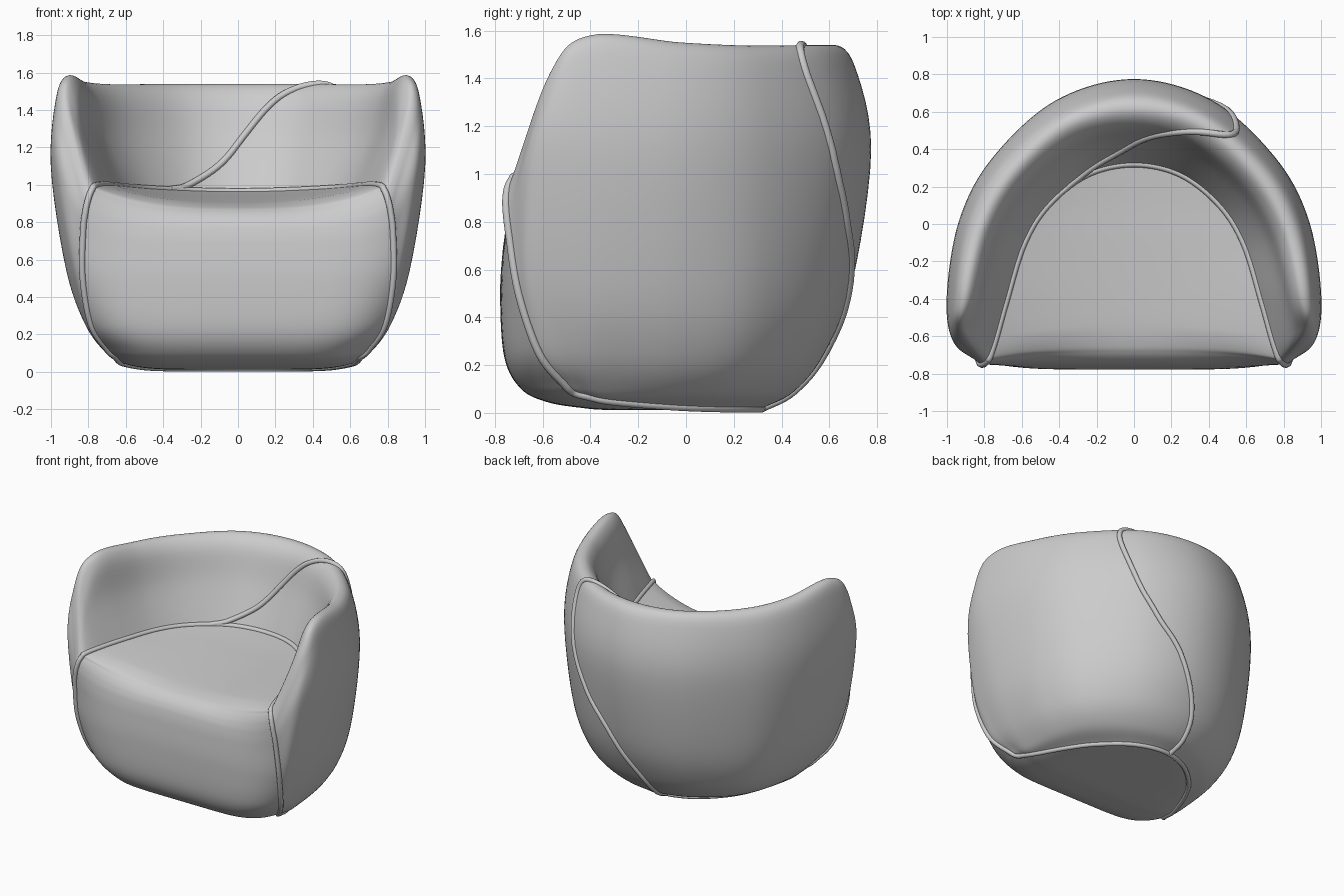
import bpy, bmesh
from mathutils import Vector as V

if "Cube" in bpy.data.objects:
    bpy.data.objects.remove(bpy.data.objects["Cube"])


def spline(pts, n, before=None, after=None):
    """Smooth curve through all points, n steps per span."""
    p = [V(q) for q in pts]
    p = [V(before) if before else 2 * p[0] - p[1]] + p
    p.append(V(after) if after else 2 * p[-1] - p[-2])
    out = []
    for a, b, c, d in zip(p, p[1:], p[2:], p[3:]):
        for k in range(n):
            t = k / n
            out.append(0.5 * (2 * b + (c - a) * t + (2 * a - 5 * b + 4 * c - d) * t * t
                              + (3 * b - a - 3 * c + d) * t ** 3))
    return out + [p[-2]]


def grid_object(name, grid):
    bm = bmesh.new()
    vs = [[bm.verts.new(p) for p in row] for row in grid]
    for r, s in zip(vs, vs[1:]):
        for j in range(len(r) - 1):
            bm.faces.new((r[j], s[j], s[j + 1], r[j + 1])).smooth = True
    bmesh.ops.remove_doubles(bm, verts=bm.verts, dist=0.0005)
    me = bpy.data.meshes.new(name)
    bm.to_mesh(me)
    bm.free()
    ob = bpy.data.objects.new(name, me)
    bpy.context.collection.objects.link(ob)


def piping(name, pts, radius, closed):
    cu = bpy.data.curves.new(name, 'CURVE')
    cu.dimensions = '3D'
    cu.bevel_depth = radius
    cu.bevel_resolution = 3
    cu.use_fill_caps = True
    sp = cu.splines.new('POLY')
    sp.points.add(len(pts) - 1)
    for q, p in zip(sp.points, pts):
        q.co = (*p, 1)
    sp.use_cyclic_u = closed
    sp.use_smooth = True
    bpy.context.collection.objects.link(bpy.data.objects.new(name, cu))


def flip(p):
    return V((-p[0], p[1], p[2]))


# Cross-sections of the wraparound shell, back centre to arm: outer plan point,
# crest, inner wall, seat seam, outer scale at each level, bottom height
levels = (1.45, 1.1, .55, .25, .09)
stations = [
    ((0, .775), (0, .62, 1.54), (0, .44, 1.25), (0, .32, .965),
     (.93, 1, .92, .80, .67, .53), .018),
    ((.42, .66), (.36, .535, 1.54), (.275, .385, 1.25), (.25, .265, .97),
     (.932, 1, .93, .82, .68, .53), .018),
    ((.76, .35), (.66, .27, 1.537), (.535, .185, 1.25), (.46, .10, .98),
     (.945, 1, .945, .85, .71, .54), .02),
    ((.935, .02), (.825, -.02, 1.55), (.70, -.075, 1.25), (.59, -.11, .99),
     (.955, 1, .93, .83, .70, .56), .028),
    ((1, -.38), (.91, -.40, 1.58), (.795, -.42, 1.28), (.685, -.42, 1.0),
     (.965, 1, .92, .815, .695, .62), .048),
]
sections = []
for outer, crest, wall, seam, scales, base in stations:
    crest, wall = V(crest), V(wall)
    lip = wall.lerp(crest, .45)
    lip.z = crest.z - .07
    rows = [V(seam), wall, lip, crest]
    for z, f in zip(levels + (base,), scales):
        rows.append(V((outer[0] * f, -.2 + (outer[1] + .2) * f, z)))
    rows[4].z = crest.z - .09
    sections.append(rows)

# Arm front, then the front seam where shell meets seat
sections.append([V(p) for p in (
    (.738, -.61, 1.0), (.815, -.60, 1.19), (.868, -.58, 1.34), (.917, -.57, 1.42), (.955, -.585, 1.34),
    (.965, -.63, 1.08), (.89, -.63, .58), (.80, -.54, .25), (.70, -.45, .11), (.645, -.41, .068))])
sections.append([V(p) for p in (
    (.77, -.71, .992), (.78, -.728, .975), (.792, -.742, .95), (.803, -.75, .915), (.815, -.752, .86),
    (.828, -.74, .75), (.83, -.70, .50), (.785, -.615, .25), (.70, -.51, .12), (.66, -.47, .085))])

# Shell
full = [[flip(p) for p in s] for s in sections[:0:-1]] + sections
N, M = 10, 6
rows = [spline([s[r] for s in full], N) for r in range(10)]
shell = [spline(column, M) for column in zip(*rows)]
grid_object("back_and_arms", shell)

# Seat body: spans from seam to seam with a shaped centre line
seam = [s[0] for s in sections[:6]] + sections[6] + [s[9] for s in sections[5::-1]]
centre = [(.32, .965), (.265, .96), (.10, .947), (-.11, .935), (-.40, .915), (-.56, .90),
          (-.65, .88), (-.69, .86), (-.718, .835), (-.738, .805), (-.754, .76), (-.768, .67),
          (-.778, .48), (-.760, .23), (-.69, .10), (-.58, .045), (-.43, .02)]
mid = [V((0, y, z)) for y, z in centre] + [V((0, p.y, .012)) for p in seam[17:]]
edge = spline(seam, 8, flip(seam[1]), flip(seam[-2]))
mid = spline(mid, 8, mid[1], mid[-2])
body = []
for i, (e, m) in enumerate(zip(edge, mid)):
    power = 2.2 + 4 * min(1, max(0, (i - 40) / 60))
    row = []
    for k in range(-24, 25):
        t = k / 24
        t = 1.3 * t - .3 * t * abs(t)
        p = m.lerp(e, abs(t) ** power)
        row.append((e.x * t, p.y, p.z))
    body.append(row)
grid_object("seat_body", body)

# Piping round the seat seam
piping("seat_piping", edge + [flip(p) for p in edge[-2:0:-1]], .017, True)

# Diagonal piping over the backrest, as (station, row) on the shell
path = [(-1.5, 0), (-1.05, .1), (-.35, .5), (.15, 1.1), (.7, 2), (1.25, 3), (1.43, 4), (1.2, 5),
        (.85, 5.5), (.35, 6), (-.1, 7), (-.25, 8), (-.25, 9)]
diagonal = []
for u, v, _ in spline([(a, b, 0) for a, b in path], 8):
    x, y = (u + 6) * N, min(max(v, 0), 8.999) * M
    i, j = int(x), int(y)
    low = shell[i][j].lerp(shell[i + 1][j], x - i)
    high = shell[i][j + 1].lerp(shell[i + 1][j + 1], x - i)
    diagonal.append(low.lerp(high, y - j))
piping("diagonal_piping", diagonal, .018, False)
